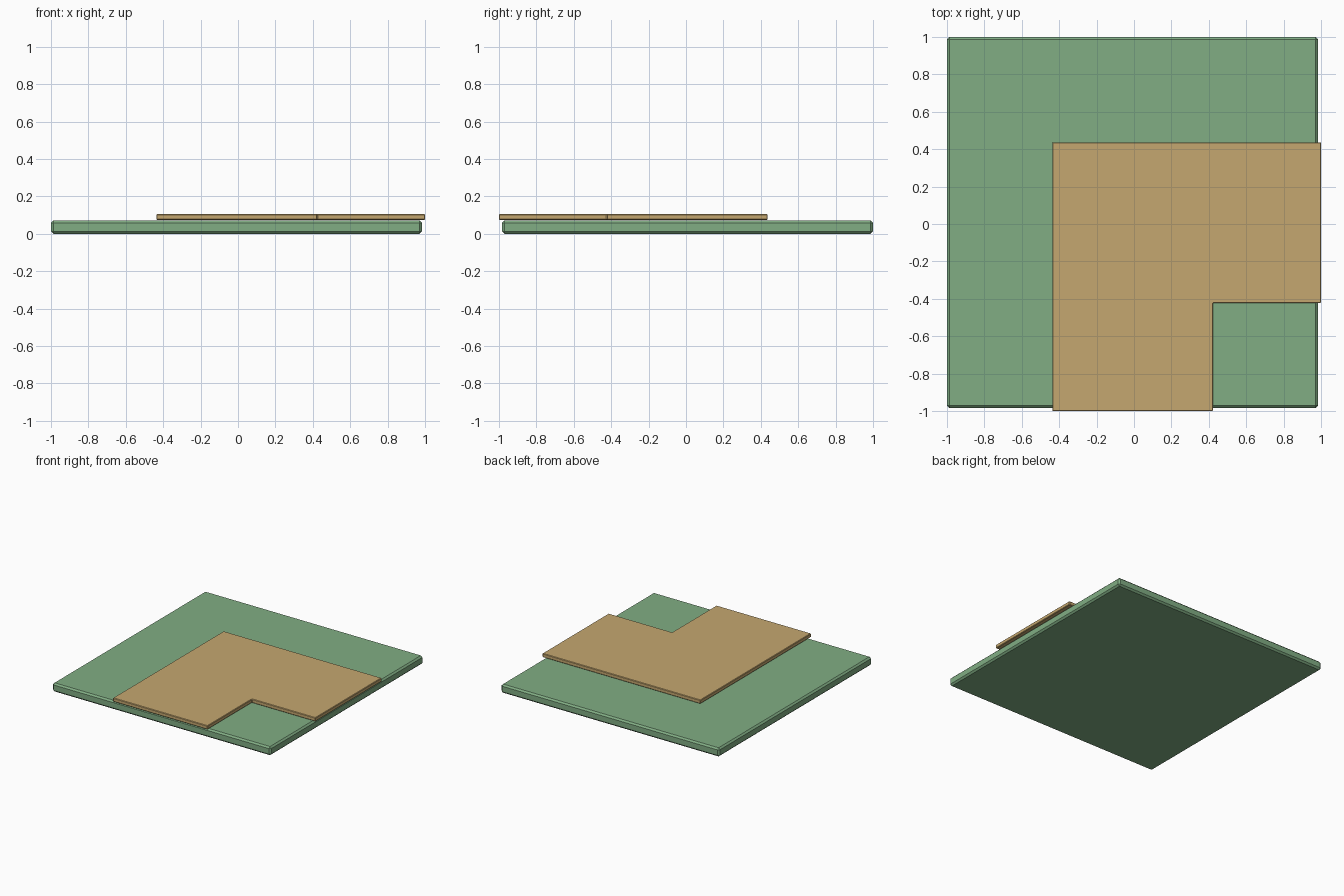
import bpy, bmesh

if "Cube" in bpy.data.objects:
    bpy.data.objects.remove(bpy.data.objects["Cube"])


def material(name, color):
    m = bpy.data.materials.new(name)
    m.diffuse_color = (*color, 1)
    m.use_nodes = True
    m.node_tree.nodes["Principled BSDF"].inputs["Base Color"].default_value = m.diffuse_color
    return m


def slab(name, outline, z0, z1, chamfer, mat):
    """Extrude a flat outline upward and chamfer its edges."""
    bm = bmesh.new()
    face = bm.faces.new([bm.verts.new((x, y, z0)) for x, y in outline])
    top = bmesh.ops.extrude_face_region(bm, geom=[face])["geom"]
    bmesh.ops.translate(bm, vec=(0, 0, z1 - z0),
                        verts=[v for v in top if isinstance(v, bmesh.types.BMVert)])
    # keep a closed bottom
    if not any(all(abs(v.co.z - z0) < 1e-6 for v in f.verts) for f in bm.faces):
        bm.faces.new([v for v in bm.verts if abs(v.co.z - z0) < 1e-6])
    bmesh.ops.recalc_face_normals(bm, faces=bm.faces)
    mesh = bpy.data.meshes.new(name)
    bm.to_mesh(mesh)
    bm.free()
    obj = bpy.data.objects.new(name, mesh)
    bpy.context.collection.objects.link(obj)
    mesh.materials.append(mat)
    bevel = obj.modifiers.new("chamfer", "BEVEL")
    bevel.width = chamfer
    bevel.segments = 1
    bevel.limit_method = "ANGLE"
    return obj


green = material("green", (0.22, 0.42, 0.23))
tan = material("tan", (0.56, 0.39, 0.16))

# Square base plate
slab("base_plate", [(-1, -0.984), (0.984, -0.984), (0.984, 1), (-1, 1)],
     0, 0.071, 0.013, green)

# L-shaped sheet lying on the plate, reaching just past two of its edges
slab("corner_sheet", [(-0.437, -1), (0.423, -1), (0.423, -0.423),
                      (1, -0.423), (1, 0.437), (-0.437, 0.437)],
     0.074, 0.105, 0.004, tan)
